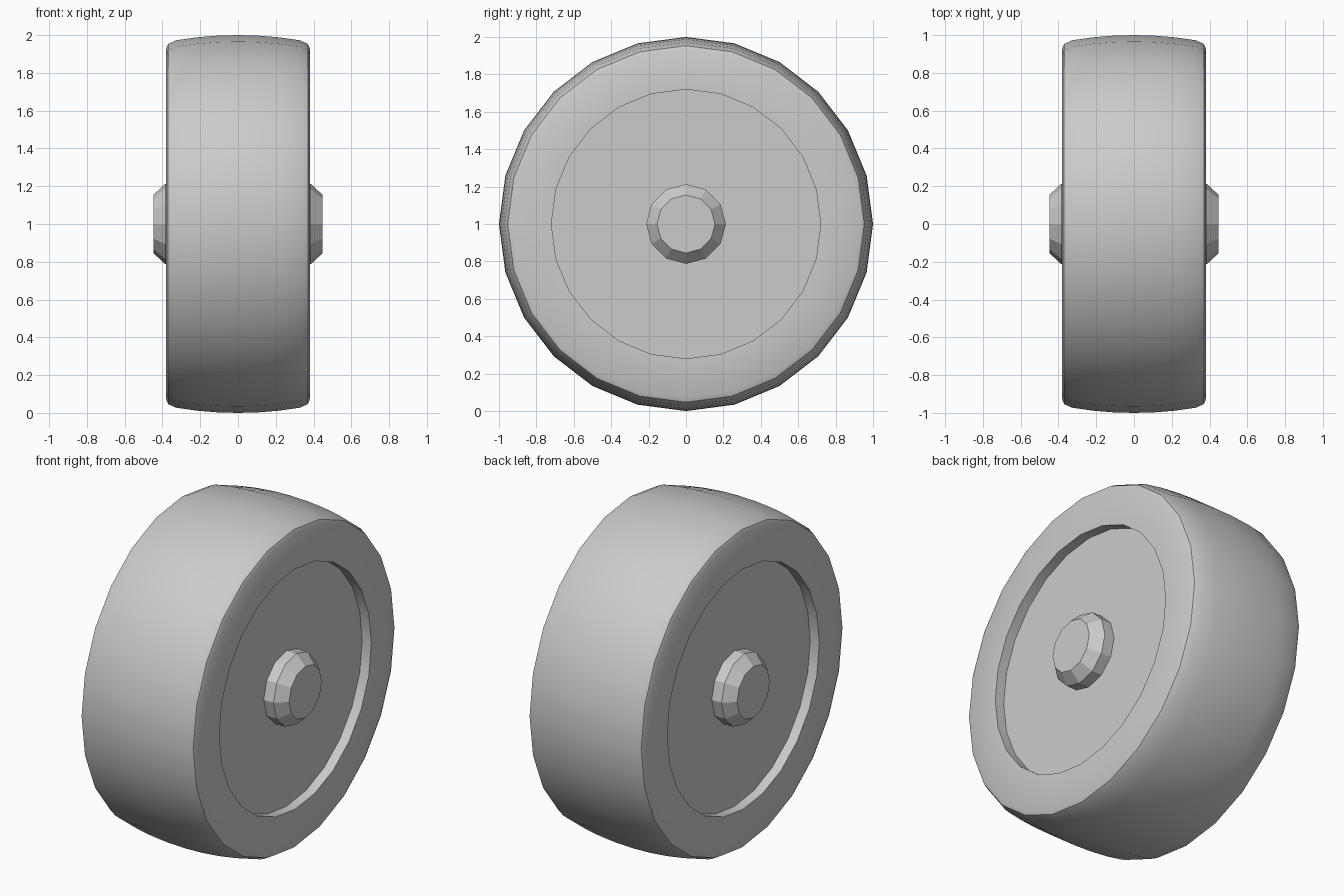
import bpy, bmesh, math

cube = bpy.data.objects.get("Cube")
if cube:
    bpy.data.objects.remove(cube, do_unlink=True)

grey = bpy.data.materials.new("plain_grey")
grey.use_nodes = True
grey.diffuse_color = (0.6, 0.6, 0.6, 1)
grey.node_tree.nodes["Principled BSDF"].inputs["Base Color"].default_value = (0.6, 0.6, 0.6, 1)


def lathe(name, profile, sides, smooth_angle=None):
    """Turn (x, radius) points around the x axis and cap both ends."""
    bm = bmesh.new()
    rings = []
    for x, r in profile:
        angles = [2 * math.pi * i / sides for i in range(sides)]
        rings.append([bm.verts.new((x, r * math.cos(a), r * math.sin(a))) for a in angles])
    for a, b in zip(rings, rings[1:]):
        for i in range(sides):
            j = (i + 1) % sides
            bm.faces.new((a[i], a[j], b[j], b[i]))
    bm.faces.new(rings[0])
    bm.faces.new(rings[-1])
    bmesh.ops.recalc_face_normals(bm, faces=bm.faces)
    mesh = bpy.data.meshes.new(name)
    bm.to_mesh(mesh)
    bm.free()
    mesh.materials.append(grey)
    obj = bpy.data.objects.new(name, mesh)
    obj.location.z = 1
    bpy.context.collection.objects.link(obj)
    if smooth_angle:
        bpy.ops.object.select_all(action="DESELECT")
        obj.select_set(True)
        bpy.context.view_layer.objects.active = obj
        bpy.ops.object.shade_smooth_by_angle(angle=math.radians(smooth_angle))
    return obj


# Wheel: recessed disc, flat rim, rounded shoulder and crowned tread
half = [(0.32, 0.72), (0.38, 0.72), (0.38, 0.93), (0.37, 0.953),
        (0.33, 0.972), (0.22, 0.988), (0.11, 0.997)]
profile = half + [(0, 1.0)] + [(-x, r) for x, r in reversed(half)]
lathe("wheel", profile, 24, 38)

# Hub caps: short drum with a chamfered end on each side
for name, side in (("left_hub", 1), ("right_hub", -1)):
    lathe(name, [(side * x, r) for x, r in ((0.31, 0.213), (0.385, 0.213), (0.447, 0.155))], 12)
